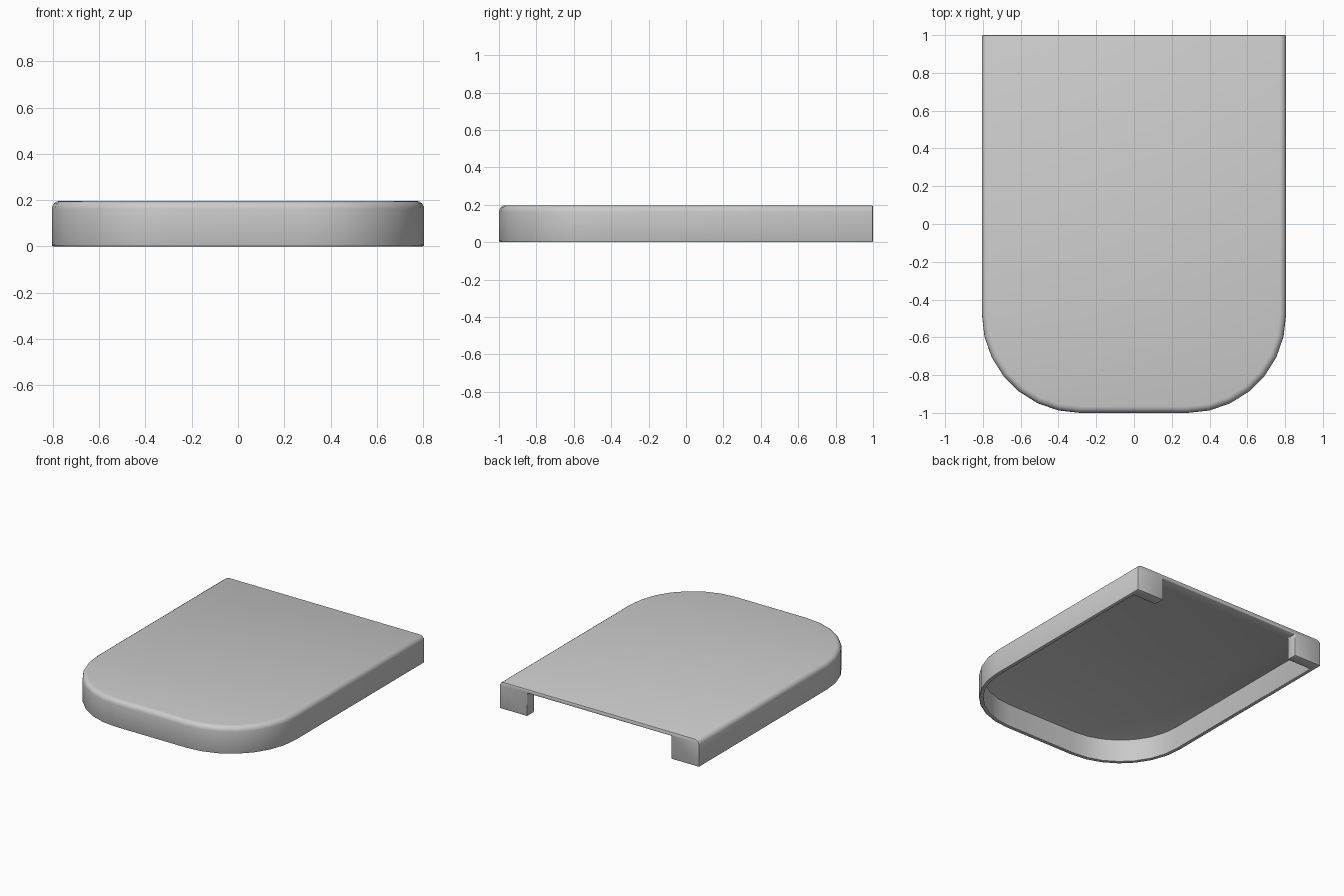
import bpy, bmesh, math

if "Cube" in bpy.data.objects:
    bpy.data.objects.remove(bpy.data.objects["Cube"])

W, H, T = 0.805, 0.197, 0.03   # half width, height, wall thickness
R, SEG = 0.52, 7               # front corner radius and its sides


def u_outline(inset, back):
    """U-shaped outline: rounded front corners, then the back points given for +x."""
    cx, cy, r = W - R, -1 + R, R - inset
    arc = [(cx + r * math.cos(a), cy - r * math.sin(a))
           for a in (math.pi / 2 * i / SEG for i in range(SEG + 1))]
    right = back + arc
    return right + [(-x, y) for x, y in reversed(right)]


def prism(name, outline, z0, z1, edge_round, back_y=None):
    """Extrude an outline and round its top edges, apart from the back one."""
    bm = bmesh.new()
    face = bm.faces.new([bm.verts.new((x, y, z0)) for x, y in outline])
    ext = bmesh.ops.extrude_face_region(bm, geom=[face])
    for v in ext["geom"]:
        if isinstance(v, bmesh.types.BMVert):
            v.co.z = z1
    bmesh.ops.recalc_face_normals(bm, faces=bm.faces)
    if edge_round:
        top = [e for e in bm.edges
               if all(v.co.z > z1 - 1e-4 for v in e.verts)
               and not all(v.co.y > back_y - 1e-4 for v in e.verts)]
        bmesh.ops.bevel(bm, geom=top, offset=edge_round, segments=4,
                        profile=0.5, affect='EDGES')
    me = bpy.data.meshes.new(name)
    bm.to_mesh(me)
    bm.free()
    ob = bpy.data.objects.new(name, me)
    bpy.context.collection.objects.link(ob)
    return ob


# Lid: rounded outer shell
lid = prism("lid", u_outline(0, [(W, 1.0)]), 0, H, 0.035, 1.0)

# Hollow underside, narrowed at the back to leave the two hinge blocks
hollow = prism("hollow_cutter",
               u_outline(T, [(0.58, 1.1), (0.58, 0.92), (W - T, 0.92)]),
               -0.1, H - T, 0)
hollow.hide_render = True
hollow.hide_set(True)

cut = lid.modifiers.new("hollow", 'BOOLEAN')
cut.operation = 'DIFFERENCE'
cut.solver = 'EXACT'
cut.object = hollow

# Fine softening of the remaining hard edges
soft = lid.modifiers.new("soft_edges", 'BEVEL')
soft.width = 0.007
soft.segments = 2
soft.limit_method = 'ANGLE'
soft.angle_limit = math.radians(50)

# Apply the modifiers, then shade smooth
bpy.context.view_layer.objects.active = lid
lid.select_set(True)
for name in ("hollow", "soft_edges"):
    bpy.ops.object.modifier_apply(modifier=name)
bpy.ops.object.shade_smooth_by_angle(angle=math.radians(35))
bpy.data.objects.remove(hollow)
